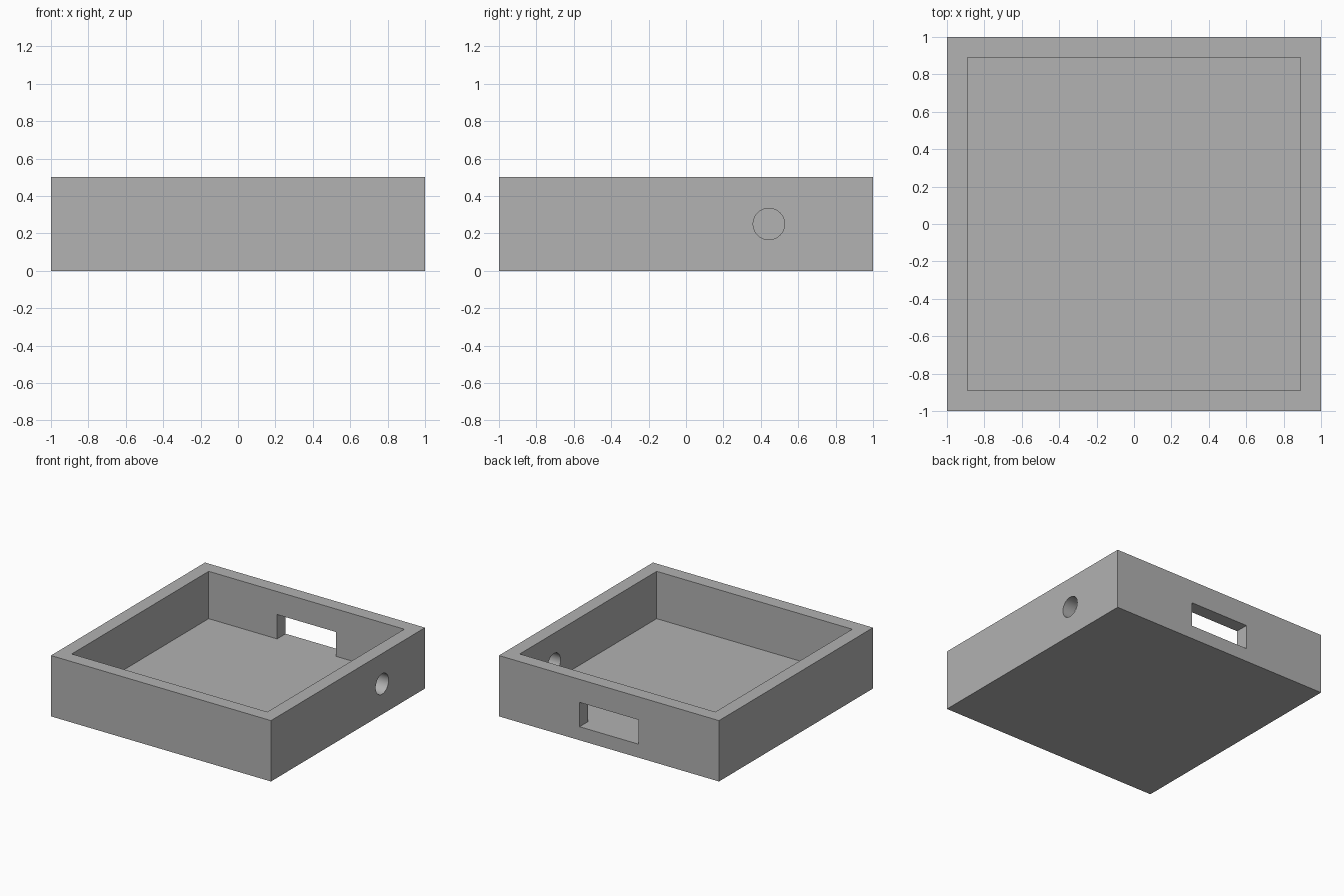
import bpy
import math

if "Cube" in bpy.data.objects:
    bpy.data.objects.remove(bpy.data.objects["Cube"], do_unlink=True)

HEIGHT = 0.5
WALL = 0.111
INNER = 1 - WALL

grey = bpy.data.materials.new("plain grey")
grey.use_nodes = True
grey.diffuse_color = (0.445, 0.445, 0.445, 1)
grey.node_tree.nodes["Principled BSDF"].inputs["Base Color"].default_value = grey.diffuse_color


def block(name, low, high):
    """Box spanning two opposite corners."""
    middle = [(a + b) / 2 for a, b in zip(low, high)]
    bpy.ops.mesh.primitive_cube_add(size=1, location=middle)
    ob = bpy.context.object
    ob.name = name
    ob.scale = [b - a for a, b in zip(low, high)]
    bpy.ops.object.transform_apply(location=True, rotation=True, scale=True)
    ob.data.materials.append(grey)
    return ob


def cut(target, cutter):
    """Subtract the cutter, then discard it."""
    cutter.hide_render = True
    mod = target.modifiers.new(cutter.name, "BOOLEAN")
    mod.operation = "DIFFERENCE"
    mod.solver = "EXACT"
    mod.object = cutter
    bpy.context.view_layer.objects.active = target
    bpy.ops.object.modifier_apply(modifier=mod.name)
    bpy.data.objects.remove(cutter, do_unlink=True)


# Open tray with a thick floor and walls
tray = block("open_tray", (-1, -1, 0), (1, 1, HEIGHT))
cut(tray, block("pocket", (-INNER, -INNER, WALL), (INNER, INNER, HEIGHT + 0.2)))

# Rectangular slot through the back wall, flush with the floor
cut(tray, block("back_slot", (-0.267, 0.7, WALL), (0.267, 1.2, 0.311)))

# Round hole through the +x wall
bpy.ops.mesh.primitive_cylinder_add(vertices=48, radius=0.084, depth=0.5,
                                    location=(1, 0.443, HEIGHT / 2),
                                    rotation=(0, math.pi / 2, 0))
hole = bpy.context.object
hole.name = "side_hole"
hole.data.materials.append(grey)
cut(tray, hole)

# Smooth hole wall, sharp edges elsewhere
bpy.ops.object.select_all(action="DESELECT")
tray.select_set(True)
bpy.context.view_layer.objects.active = tray
bpy.ops.object.shade_smooth_by_angle(angle=math.radians(30))
